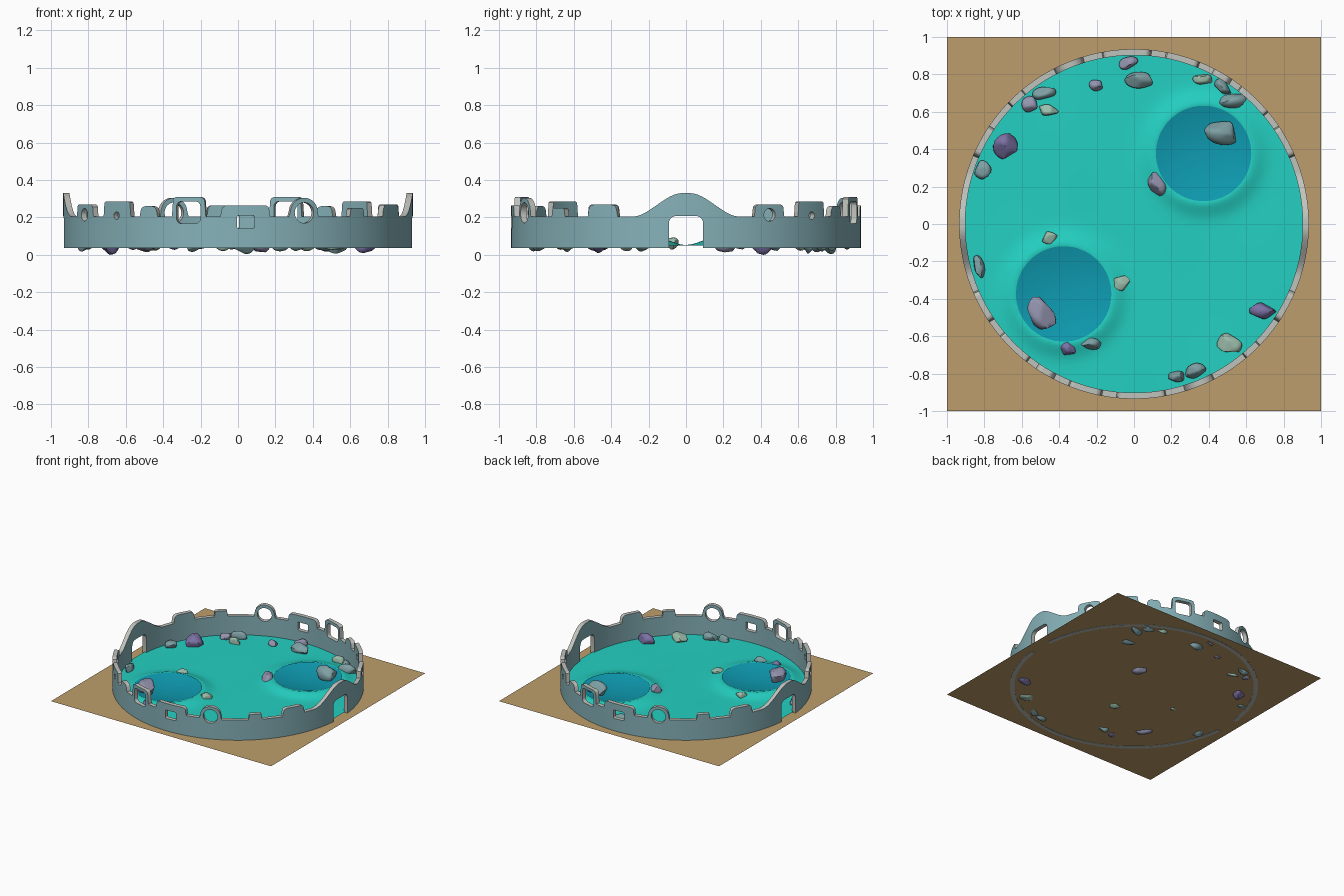
import bpy, bmesh, math, random
from mathutils import Vector, Matrix

if "Cube" in bpy.data.objects:
    bpy.data.objects.remove(bpy.data.objects["Cube"])

random.seed(4)


def mat(name, r, g, b):
    m = bpy.data.materials.new(name)
    lin = [((c / 255 + 0.055) / 1.055) ** 2.4 for c in (r, g, b)]
    m.diffuse_color = (*lin, 1)
    m.use_nodes = True
    m.node_tree.nodes["Principled BSDF"].inputs["Base Color"].default_value = m.diffuse_color
    return m


SAND = mat("sand", 190, 158, 108)
TEAL = mat("teal_floor", 36, 208, 194)
BLUE = mat("pool_blue", 14, 156, 178)
STONE = mat("wall_stone", 134, 178, 185)
TRIM = mat("pale_trim", 192, 194, 188)
ROCK = {"t": mat("grey_teal_rock", 126, 160, 164), "l": mat("lilac_rock", 148, 148, 176),
        "p": mat("purple_rock", 124, 114, 166), "g": mat("pale_green_rock", 156, 190, 172)}


def finish(bm, name, mats, angle=None):
    bmesh.ops.recalc_face_normals(bm, faces=bm.faces)
    me = bpy.data.meshes.new(name)
    bm.to_mesh(me)
    bm.free()
    ob = bpy.data.objects.new(name, me)
    bpy.context.collection.objects.link(ob)
    for m in mats:
        me.materials.append(m)
    if angle:
        smooth(ob, angle)
    return ob


def smooth(ob, angle):
    bpy.ops.object.select_all(action='DESELECT')
    ob.select_set(True)
    bpy.context.view_layer.objects.active = ob
    bpy.ops.object.shade_smooth_by_angle(angle=math.radians(angle))


# square sand base
bm = bmesh.new()
bmesh.ops.create_grid(bm, x_segments=1, y_segments=1, size=1, matrix=Matrix.Translation((0, 0, 0.04)))
finish(bm, "sand_base", [SAND])

# teal floor, swelling up around the two pools
POOLS = [(0.372, 0.377), (-0.376, -0.374)]
R = 0.255


def bowl(r):
    return 0.052 + 0.032 * (r / R) ** 2


def floor_z(x, y):
    z = 0.051 + 0.002 * math.sin(7 * x + 2 * y) * math.cos(5 * y - 3 * x)
    for px, py in POOLS:
        r = math.hypot(x - px, y - py)
        if r < R:
            return bowl(r) - 0.006
        z += 0.03 * math.exp(-((r - R) / 0.07) ** 2)
    return min(z, 0.081)


bm = bmesh.new()
bmesh.ops.create_grid(bm, x_segments=120, y_segments=120, size=0.93)
bmesh.ops.delete(bm, geom=[v for v in bm.verts if v.co.length > 0.93], context='VERTS')
for v in bm.verts:
    v.co.z = floor_z(v.co.x, v.co.y)
finish(bm, "floor", [TEAL], 60)

# two shallow pool bowls
for i, (px, py) in enumerate(POOLS):
    bm = bmesh.new()
    rings, n = 10, 64
    prev, centre = None, bm.verts.new((px, py, bowl(0)))
    for k in range(1, rings + 1):
        r = R * k / rings
        ring = [bm.verts.new((px + r * math.cos(t * math.tau / n), py + r * math.sin(t * math.tau / n), bowl(r)))
                for t in range(n)]
        for t in range(n):
            u = (t + 1) % n
            bm.faces.new((prev[t], ring[t], ring[u], prev[u]) if prev else (centre, ring[t], ring[u]))
        prev = ring
    bm.normal_update()
    finish(bm, f"pool_{i + 1}", [BLUE], 60)

# ring wall: raised shapes on the top edge (angle, half width, top z, corner radius), repeated at 180 degrees
RO, RI, BASE = 0.935, 0.902, 0.205
BUMPS = [(-87.5, 0.13, 0.265, 0.03), (-106.5, 0.092, 0.31, 0.03), (-67.7, 0.08, 0.305, 0.08),
         (-47, 0.05, 0.25, 0.015), (-28.6, 0.085, 0.268, 0.03), (-120.8, 0.05, 0.26, 0.03),
         (-134, 0.10, 0.285, 0.02), (-151.4, 0.09, 0.27, 0.03)]


def arc(a, b):
    return abs((a - b + 180) % 360 - 180) * math.pi / 180 * RO


def wall_top(deg):
    z = BASE
    for turn in (0, 180):
        d = arc(deg, turn)                       # hump over each doorway
        s = min(1, max(0, (0.29 - d) / 0.27))
        z = max(z, BASE + 0.125 * s * s * (3 - 2 * s))
        for a, w, top, c in BUMPS:
            d = arc(deg, a + turn)
            if d <= w:
                e = max(0, d - (w - c))
                z = max(z, top - c + math.sqrt(max(0, c * c - e * e)))
    return z


bm = bmesh.new()
N = 900
cols = []
for k in range(N):
    deg = (k + 0.5) * 360 / N
    c, s, h = math.cos(math.radians(deg)), math.sin(math.radians(deg)), wall_top(deg)
    cols.append([bm.verts.new((r * c, r * s, z)) for r, z in ((RO, 0.038), (RO, h), (RI, h), (RI, 0.038))])
for k in range(N):
    a, b = cols[k], cols[(k + 1) % N]
    for j in range(4):
        i = (j + 1) % 4
        bm.faces.new((a[j], b[j], b[i], a[i]))
wall = finish(bm, "ring_wall", [STONE, TRIM])

# openings (angle, half width, low z, high z, corner radius)
HOLES = [(0, 0.092, 0.0, 0.208, 0.04), (-87.5, 0.046, 0.142, 0.21, 0.008), (-106.5, 0.066, 0.168, 0.285, 0.025),
         (-67.7, 0.055, 0.17, 0.28, 0.0549), (-134, 0.02, 0.19, 0.23, 0.0199), (-151.4, 0.034, 0.18, 0.248, 0.0339)]
bm = bmesh.new()
for turn in (0, 180):
    for a, w, lo, hi, c in HOLES:
        M = Matrix.Rotation(math.radians(a + turn), 4, 'Z')
        pts = []
        for q, (sy, sz) in enumerate(((1, 1), (-1, 1), (-1, -1), (1, -1))):
            for t in range(8):
                an = (q + t / 7.5) * math.pi / 2
                pts.append((sy * (w - c) + c * math.cos(an),
                            (hi - c if sz > 0 else lo + c) + c * math.sin(an)))
        ends = [[bm.verts.new(M @ Vector((x, y, z))) for y, z in pts] for x in (0.84, 1.0)]
        bm.faces.new(ends[0])
        bm.faces.new(ends[1][::-1])
        for k in range(len(pts)):
            j = (k + 1) % len(pts)
            bm.faces.new((ends[0][k], ends[1][k], ends[1][j], ends[0][j]))
cutter = finish(bm, "opening_cutter", [])
cutter.hide_render = True
mod = wall.modifiers.new("openings", 'BOOLEAN')
mod.operation, mod.solver, mod.object = 'DIFFERENCE', 'EXACT', cutter
bpy.context.view_layer.objects.active = wall
bpy.ops.object.modifier_apply(modifier=mod.name)
bpy.data.objects.remove(cutter)
# pale trim on every edge face that does not face in or out
for p in wall.data.polygons:
    radial = Vector((p.center.x, p.center.y, 0)).normalized()
    p.material_index = 0 if abs(p.normal.dot(radial)) > 0.6 else 1
smooth(wall, 30)

# scattered rocks (x, y, half x, half y, turn in degrees, colour)
ROCKS = [(-.03, .86, .048, .03, 15, "l"), (.03, .77, .07, .04, 0, "t"), (-.2, .745, .035, .03, 0, "l"),
         (.37, .775, .05, .027, 0, "g"), (.47, .735, .052, .033, -35, "t"), (.53, .66, .068, .036, 5, "t"),
         (-.48, .70, .056, .035, 10, "t"), (-.555, .64, .04, .042, 0, "l"), (-.46, .61, .05, .03, -10, "g"),
         (-.685, .415, .06, .062, 0, "p"), (-.81, .29, .042, .046, 30, "t"), (.47, .49, .092, .058, -10, "t"),
         (.118, .22, .045, .066, 25, "l"), (-.45, -.075, .042, .033, 0, "g"), (-.83, -.23, .028, .056, 12, "t"),
         (-.07, -.315, .05, .04, 0, "g"), (-.5, -.475, .06, .095, 35, "l"), (-.35, -.665, .042, .034, 10, "p"),
         (-.235, -.64, .055, .03, -5, "t"), (.225, -.815, .05, .027, 0, "t"), (.325, -.785, .053, .036, 10, "t"),
         (.51, -.64, .06, .054, -20, "g"), (.69, -.465, .066, .04, -5, "p")]
for i, (x, y, a, b, turn, col) in enumerate(ROCKS):
    bm = bmesh.new()
    bmesh.ops.create_icosphere(bm, subdivisions=3, radius=1.15)
    for _ in range(11):                          # flatten facets
        n = Vector([random.gauss(0, 1) for _ in range(3)]).normalized()
        cut = random.uniform(0.72, 0.95)
        for v in bm.verts:
            d = v.co.dot(n) - cut
            if d > 0:
                v.co -= n * d * 0.95
    h = 0.75 * max(a, b)
    lift = 0.025 if i in (11, 16) else 0.0
    if col == "p" and a < 0.063 and a > 0.05:    # deepest rock rests on z = 0
        h = 0.06
        low = min(v.co.z for v in bm.verts)
        lift = -low * h - 0.062
    M = (Matrix.Translation((x, y, 0.062 + lift)) @ Matrix.Rotation(math.radians(turn), 4, 'Z')
         @ Matrix.Diagonal((a, b, min(h, 0.058) if i != 9 else h, 1)))
    bm.transform(M)
    finish(bm, f"rock_{i + 1}", [ROCK[col]], 40)
